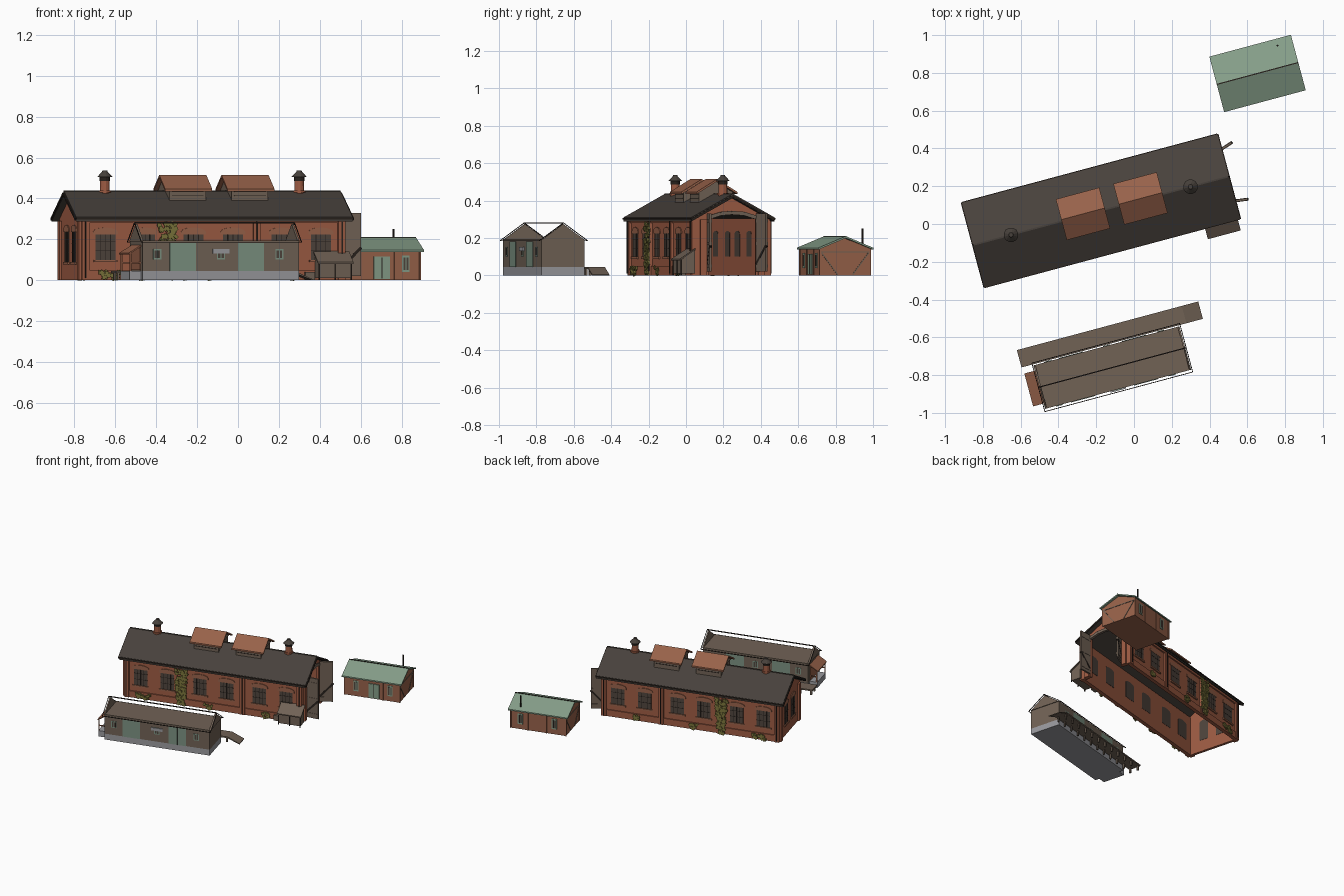
import bpy, bmesh, math, random
from mathutils import Matrix, Vector

cube = bpy.data.objects.get("Cube")
if cube:
    bpy.data.objects.remove(cube, do_unlink=True)
random.seed(4)


def material(name, *rgb):
    m = bpy.data.materials.new(name)
    m.use_nodes = True
    c = [(v / 255) ** 2.2 for v in rgb] + [1]
    m.diffuse_color = c
    m.node_tree.nodes["Principled BSDF"].inputs["Base Color"].default_value = c
    return m


BRICK = material("brick red", 156, 92, 69)
TERRA = material("terracotta", 150, 98, 75)
SLATE = material("slate", 73, 67, 62)
BLACK = material("black trim", 44, 38, 34)
TIMBER = material("weathered timber", 112, 98, 86)
PALE = material("pale green", 132, 156, 135)
GREEN = material("door green", 122, 144, 128)
STONE = material("concrete", 152, 152, 156)
IVY = material("ivy", 122, 116, 62)
GLASS = material("dark glass", 80, 70, 63)

place = Matrix()          # frame of the building currently being built


def site(x, y):
    global place
    place = Matrix.Translation((x, y, 0)) @ Matrix.Rotation(math.radians(15), 4, 'Z')


def finish(name, mat, bm):
    bmesh.ops.recalc_face_normals(bm, faces=bm.faces[:])
    bm.transform(place)
    me = bpy.data.meshes.new(name)
    bm.to_mesh(me)
    bm.free()
    me.materials.append(mat)
    ob = bpy.data.objects.new(name, me)
    bpy.context.collection.objects.link(ob)
    return ob


def prism(name, mat, axis, pts, lo, hi):
    """Extrude a profile: (y, z) points along x, or (x, z) points along y."""
    bm = bmesh.new()
    put = (lambda p, d: (d, p[0], p[1])) if axis == 'x' else (lambda p, d: (p[0], d, p[1]))
    face = bm.faces.new([bm.verts.new(put(p, lo)) for p in pts])
    out = bmesh.ops.extrude_face_region(bm, geom=[face])["geom"]
    shift = Vector(put((0, 0), hi - lo))
    bmesh.ops.translate(bm, verts=[v for v in out if isinstance(v, bmesh.types.BMVert)], vec=shift)
    return finish(name, mat, bm)


def box(name, mat, x0, x1, y0, y1, z0, z1):
    return prism(name, mat, 'x', [(y0, z0), (y1, z0), (y1, z1), (y0, z1)], x0, x1)


def beam(name, mat, a, b, t):
    a, b = Vector(a), Vector(b)
    m = Matrix.Translation((a + b) / 2) @ (b - a).to_track_quat('Z', 'Y').to_matrix().to_4x4()
    bm = bmesh.new()
    bmesh.ops.create_cube(bm, size=1, matrix=m @ Matrix.Diagonal((t, t, (b - a).length, 1)))
    return finish(name, mat, bm)


def cone(name, mat, x, y, z0, z1, r0, r1, n=12):
    bm = bmesh.new()
    bmesh.ops.create_cone(bm, cap_ends=True, segments=n, radius1=r0, radius2=r1, depth=z1 - z0,
                          matrix=Matrix.Translation((x, y, (z0 + z1) / 2)))
    return finish(name, mat, bm)


def gable_roof(name, mat, half_len, half_w, eave, ridge, t, x=0, y=0):
    pts = [(-half_w, eave), (0, ridge), (half_w, eave), (half_w, eave - t), (0, ridge - t), (-half_w, eave - t)]
    return prism(name, mat, 'x', [(y + p, z) for p, z in pts], x - half_len, x + half_len)


def arch(c, w, z0, z1, rise):
    top = [(c + w / 2 * math.cos(a), z1 - rise + rise * math.sin(a))
           for a in [math.pi * i / 6 for i in range(7)]]
    return [(c - w / 2, z0), (c + w / 2, z0)] + top


def arched_window(axis, c, face, out, w, z0, z1, wall):
    """Sash with a shallow arched head, through a wall whose outer face is at 'face'."""
    def part(name, mat, pts, a, b):
        prism(name, mat, axis, pts, *sorted((face + out * a, face + out * b)))
    part("window_arch", TERRA, arch(c, w + .026, z1 - .014, z1 + .02, .022), -.002, .005)
    part("window_glass", GLASS, arch(c, w, z0, z1, .016), -wall - .002, .003)
    for k in (-1, 0, 1):
        x = c + k * w / 4
        part("window_bar", BLACK, [(x - .0015, z0), (x + .0015, z0), (x + .0015, z1 - .004), (x - .0015, z1 - .004)], 0, .004)
    for z in (z0 + .045, z0 + .09):
        part("window_rail", BLACK, [(c - w / 2, z), (c + w / 2, z), (c + w / 2, z + .003), (c - w / 2, z + .003)], 0, .004)
    s = w / 2 + .01
    part("window_sill", TERRA, [(c - s, z0 - .012), (c + s, z0 - .012), (c + s, z0), (c - s, z0)], 0, .009)


def foliage(name, x, y, w, h, count):
    bm = bmesh.new()
    for _ in range(count):
        z = random.random() * h
        p = Vector((x + random.uniform(-.5, .5) * w * (.55 + .45 * z / h), y + random.uniform(-.006, .006), z + .008))
        turn = Matrix.Rotation(random.uniform(0, 6), 4, 'Y')
        bmesh.ops.create_cube(bm, size=.021, matrix=Matrix.Translation(p) @ turn @ Matrix.Diagonal((1, .3, .8, 1)))
    finish(name, IVY, bm)


# ---------- Engine shed ----------
site(-.175, .07)
L, W = .666, .205
for s in (-1, 1):
    y = s * W
    box("side_wall", BRICK, -L, L, *sorted((y, y - s * .02)), 0, .305)
    box("side_plinth", BRICK, -L, L, *sorted((y, y + s * .008)), 0, .05)
    box("side_cornice", BRICK, -L, L, *sorted((y, y + s * .01)), .28, .302)
    box("gutter", BLACK, -.70, .70, *sorted((y + s * .02, y + s * .031)), .298, .308)
    for px in (-L + .018, -.22, .22, L - .018):
        box("pilaster", BRICK, px - .018, px + .018, *sorted((y, y + s * .014)), 0, .29)
        beam("downpipe", BLACK, (px, y + s * .018, .01), (px, y + s * .018, .30), .006)
    for bay in (-.445, 0, .445):
        for d in (-.1, .1):
            arched_window('y', bay + d, y, s, .1, .10, .238, .02)
    foliage("wall_ivy", -.235, y + s * .022, .095, .27, 150)
    for px in (-.55, -.5, -.03, .4):
        foliage("ground_weeds", px, y + s * .02, .06, .035, 12)

outline = [(-W, 0), (W, 0), (W, .305), (0, .415), (-W, .305)]
prism("rear_gable_wall", BRICK, 'x', outline, -L, -L + .02)
for y in (-.07, .07):
    arched_window('x', y, -L, -1, .07, .09, .25, .02)
for y in (-W + .018, W - .018):
    box("gable_pilaster", BRICK, -L - .012, -L, y - .018, y + .018, 0, .29)

# Entrance gable with a wide arched opening
opening = [(.135, 0), (.135, .31), (.07, .33), (0, .335), (-.06, .33), (-.125, .31), (-.125, 0)]
prism("entrance_gable_wall", BRICK, 'x', [(W, 0)] + opening + outline[:1] + outline[:1:-1], L - .02, L)
for y in (-.155, .165):
    box("entrance_pier", BRICK, L, L + .012, y - .018, y + .018, 0, .30)
for a, b in zip(opening[1:-1], opening[2:-1]):
    beam("entrance_arch", TIMBER, (L, *a), (L, *b), .02)
for y, yaw in ((-.13, -7), (.14, 18)):
    d = Vector((math.cos(math.radians(yaw)), math.sin(math.radians(yaw)), 0))
    side = Vector((-d.y, d.x, 0)) * .006
    p, q = Vector((L + .005, y, 0)), Vector((L + .005, y, 0)) + d * .095
    bm = bmesh.new()
    vs = [bm.verts.new(v + Vector((0, 0, z))) for z in (.02, .33) for v in (p - side, q - side, q + side, p + side)]
    bmesh.ops.convex_hull(bm, input=vs)
    finish("shed_door", TIMBER, bm)
    for z in (.05, .17, .29):
        beam("door_strap", TIMBER, p + Vector((0, 0, z)), q + Vector((0, 0, z)), .016)
    beam("door_brace", BLACK, p + Vector((0, 0, .06)), q + Vector((0, 0, .16)), .014)

gable_roof("shed_roof", SLATE, .70, .231, .31, .437, .022)
beam("ridge_cap", SLATE, (-.70, 0, .435), (.70, 0, .435), .008)
for s in (-1, 1):
    for x in (-.70, .70):
        beam("bargeboard", BLACK, (x, s * .23, .298), (x, 0, .424), .012)

# Roof vents and chimneys
for x in (-.096, .219):
    box("vent_body", TIMBER, x - .092, x + .092, -.084, .102, .37, .455)
    for s in (-1, 1):
        for z in (.412, .432):
            box("vent_louvre", BLACK, x - .08, x + .08, .009 + s * .093 - .003, .009 + s * .093 + .003, z, z + .003)
        prism("vent_gable", TIMBER, 'x', [(-.09, .44), (.108, .44), (.009, .505)], x + s * .092 - .006, x + s * .092 + .006)
    gable_roof("vent_roof", TERRA, .119, .112, .447, .515, .012, x, .009)
for x in (-.493, .491):
    cone("chimney_stack", BRICK, x, 0, .39, .485, .026, .024)
    cone("chimney_band", BRICK, x, 0, .43, .44, .032, .032)
    cone("chimney_collar", BLACK, x, 0, .485, .508, .026, .026)
    cone("chimney_cap", SLATE, x, 0, .505, .53, .039, .014)
    cone("chimney_finial", SLATE, x, 0, .53, .537, .014, .012)

# Coal bunker against the front wall
prism("bunker", TIMBER, 'x', [(-W, .01), (-.28, .01), (-.28, .085), (-W, .135)], .515, .68)
prism("bunker_lid", TIMBER, 'x', [(-W, .135), (-.292, .08), (-.292, .088), (-W, .143)], .508, .688)
for x in (.517, .597, .678):
    beam("bunker_post", BLACK, (x, -.281, 0), (x, -.281, .082), .006)
box("bunker_step", TIMBER, .46, .51, -.232, -W, 0, .04)

# ---------- Goods store ----------
site(-.115, -.76)
L, W = .395, .119
box("store_plinth", STONE, -L, L, -W, W, 0, .045)
box("porch_plinth", STONE, -.452, -L, -.086, .086, 0, .045)
box("store_walls", TIMBER, -L, L, -W, W, .045, .195)
for s in (-1, 1):
    prism("store_gable", TIMBER, 'x', [(-W, .19), (W, .19), (0, .275)], s * L - .005, s * L + .005)
    beam("eave_edge", BLACK, (-.405, s * .133, .186), (.405, s * .133, .186), .004)
    for x in (-.405, .405):
        beam("verge_edge", BLACK, (x, s * .133, .186), (x, 0, .281), .004)
    front = sorted((s * W, s * (W + .003)))
    proud = sorted((s * W, s * (W + .004)))
    for a in (-.193, .152):
        box("loading_door", GREEN, a - .066, a + .066, *front, .045, .182)
    box("door_gap", BLACK, .151, .153, *proud, .045, .182)
    for a in (-.322, 0, .296):
        box("window_frame", GREEN, a - .02, a + .02, *front, .102, .152)
        for k in (-1, 1):
            box("window_pane", GLASS, a + k * .008 - .006, a + k * .008 + .006, *proud, .108, .146)
box("blank_plate", STONE, -.042, .042, -W - .007, -W, .13, .152)
beam("store_ridge", BLACK, (-.405, 0, .281), (.405, 0, .281), .006)

# Porch at the end of the store
prism("porch_roof", TERRA, 'y', [(-.395, .165), (-.458, .125), (-.458, .133), (-.395, .173)], -.09, .09)
box("porch_wall", TERRA, -.40, -.396, -.085, .085, .05, .16)
for y in (-.083, .083):
    beam("porch_post", TERRA, (-.448, y, .045), (-.448, y, .13), .008)
    beam("porch_rail", TERRA, (-.448, y, .085), (-.395, y, .085), .007)

# Loading platform with ramp
prism("platform_deck", TIMBER, 'y', [(-.464, .035), (-.464, .045), (.44, .045), (.53, .006), (.53, 0), (.44, .035)], .125, .22)
for i in range(12):
    for y in (.14, .205):
        x = -.45 + i * .08
        box("platform_leg", TIMBER, x - .006, x + .006, y - .006, y + .006, 0, .036)

# ---------- Small hut ----------
site(.654, .797)
L, W = .207, .138
prism("hut_walls", TERRA, 'x', [(-W, 0), (W, 0), (W, .145), (0, .198), (-W, .145)], -L, L)
gable_roof("hut_roof", PALE, .2235, .152, .148, .21, .01)
beam("hut_ridge", BLACK, (-.2235, 0, .209), (.2235, 0, .209), .006)
cone("hut_flue", BLACK, .14, .115, .14, .25, .005, .005, 8)
for s in (-1, 1):
    for a in (-.12, .135):
        box("hut_window_frame", PALE, a - .019, a + .019, *sorted((s * W, s * (W + .004))), .04, .12)
        for k in (-1, 1):
            box("hut_window_pane", GLASS, a + k * .008 - .005, a + k * .008 + .005, *sorted((s * W, s * (W + .006))), .05, .11)
    for a in (-L, -.06, .08, L):
        beam("hut_post", TERRA, (a, s * W, 0), (a, s * W, .145), .008)
    for y in (-.07, .07):
        beam("gable_brace", TIMBER, (s * L, y * .6, .005), (s * L, y * 1.85, .12), .006)
    beam("gable_rail", TIMBER, (s * L, -W, .125), (s * L, W, .125), .006)
box("hut_door", PALE, -.027, .053, -W - .006, -W, .005, .115)
beam("door_gap", BLACK, (.013, -W - .005, .008), (.013, -W - .005, .112), .004)
